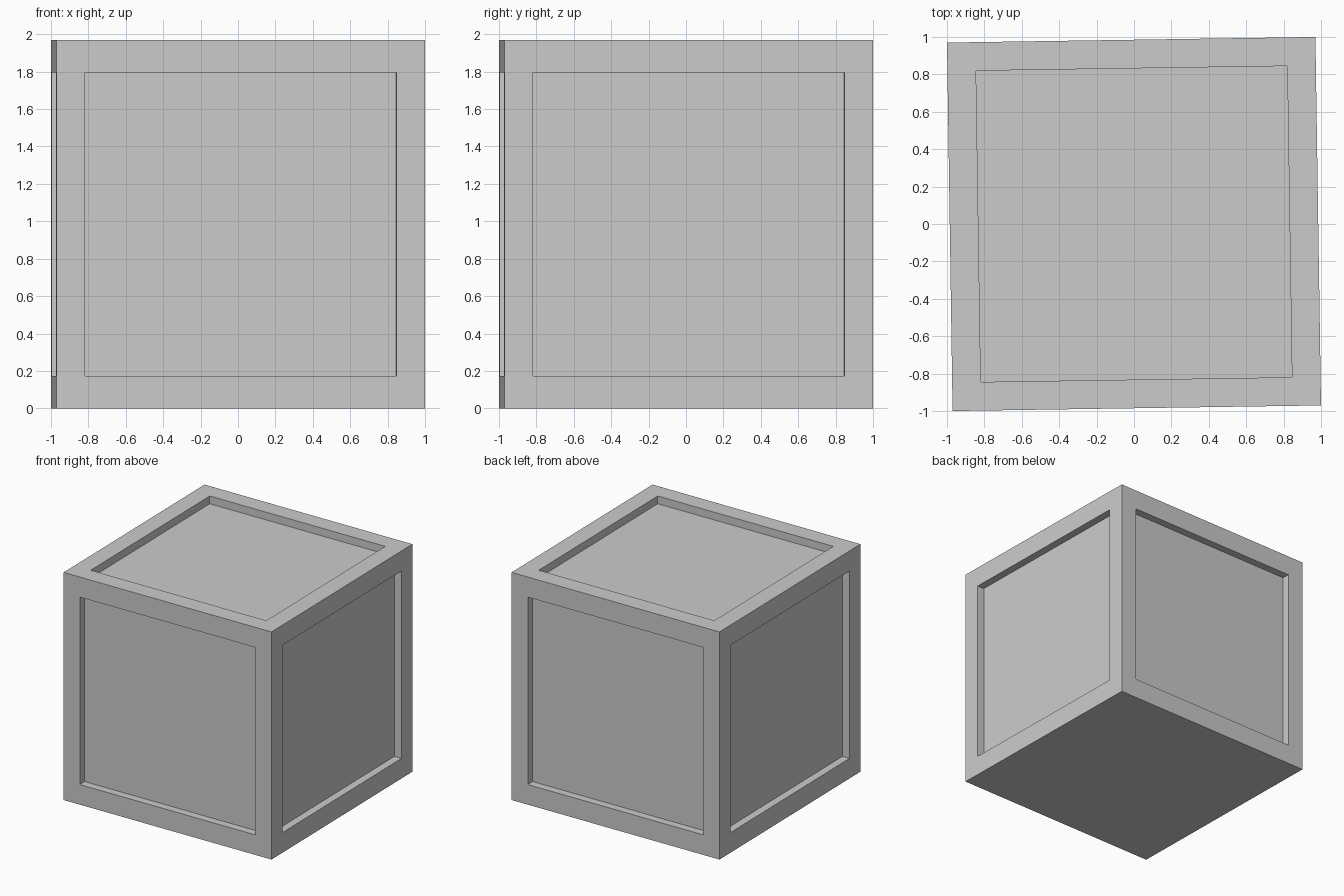
import bpy, bmesh, math
from mathutils import Matrix

if "Cube" in bpy.data.objects:
    bpy.data.objects.remove(bpy.data.objects["Cube"])

SIZE = 1.97      # edge length of the crate
BORDER = 0.153   # frame width
RAIL = 0.174     # frame width at top and bottom of the side faces
DEPTH = 0.067    # panel recess
TURN = math.radians(0.87)

# crate body: slightly turned cube
bm = bmesh.new()
bmesh.ops.create_cube(bm, size=SIZE)
bm.normal_update()

# recessed panels on the top and four sides, bottom stays flat
panels = [f for f in bm.faces if f.normal.z > -0.5]
bmesh.ops.inset_individual(bm, faces=panels, thickness=BORDER, use_even_offset=True)
for f in panels:
    if abs(f.normal.z) < 0.5:
        for v in f.verts:
            v.co.z = math.copysign(SIZE / 2 - RAIL, v.co.z)
bm.normal_update()
for f in panels:
    n = f.normal.copy()
    new = bmesh.ops.extrude_discrete_faces(bm, faces=[f])["faces"][0]
    bmesh.ops.translate(bm, verts=new.verts[:], vec=-n * DEPTH)
bmesh.ops.recalc_face_normals(bm, faces=bm.faces[:])

# turn and stand on the ground
bm.transform(Matrix.Translation((0, 0, SIZE / 2)) @ Matrix.Rotation(TURN, 4, 'Z'))
mesh = bpy.data.meshes.new("crate")
bm.to_mesh(mesh)
bm.free()
bpy.context.collection.objects.link(bpy.data.objects.new("crate", mesh))
